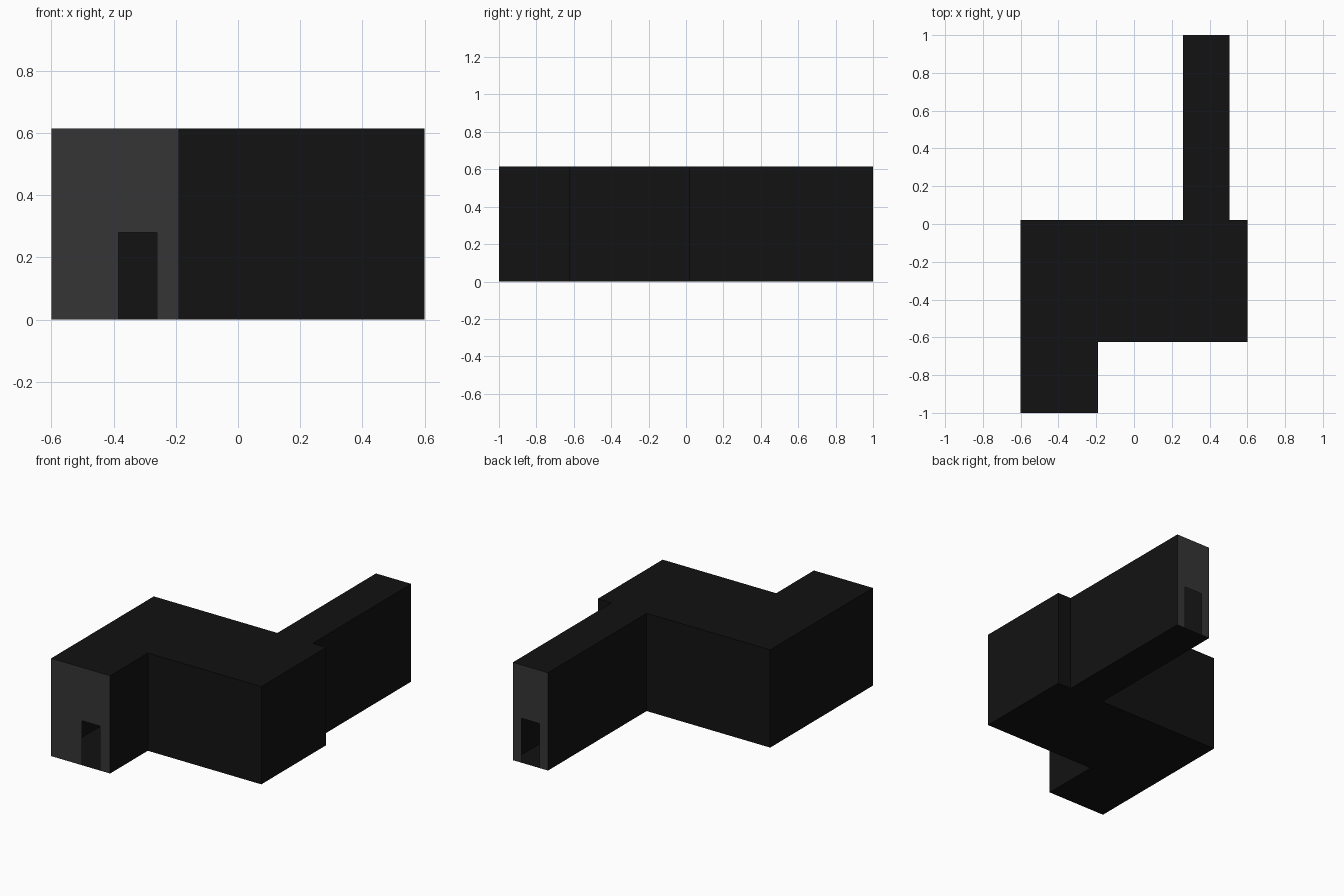
import bpy

if "Cube" in bpy.data.objects:
    bpy.data.objects.remove(bpy.data.objects["Cube"])

H = 0.615          # wall height
DOOR_H = 0.28      # doorway height

# Outline of vestibule, main room and corridor, counter-clockwise from above
OUTLINE = [(-0.6, -1), (-0.19, -1), (-0.19, -0.625), (0.6, -0.625), (0.6, 0.02),
           (0.505, 0.02), (0.505, 1), (0.26, 1), (0.26, 0.02), (-0.6, 0.02)]
# Wall index -> doorway start and end x, in walking order along the outline
DOORS = {0: (-0.385, -0.26), 6: (0.445, 0.32)}


def material(name, value):
    mat = bpy.data.materials.new(name)
    mat.diffuse_color = (value, value, value, 1)
    mat.use_nodes = True
    mat.node_tree.nodes["Principled BSDF"].inputs["Base Color"].default_value = mat.diffuse_color
    return mat


DARK = material("dark_plaster", 0.006)
LIT = material("lit_plaster", 0.035)


def sheet(name, faces, mat):
    """Make one object from a list of polygons given as point lists."""
    verts, polys = [], []
    for face in faces:
        polys.append(list(range(len(verts), len(verts) + len(face))))
        verts += face
    mesh = bpy.data.meshes.new(name)
    mesh.from_pydata(verts, [], polys)
    mesh.materials.append(mat)
    obj = bpy.data.objects.new(name, mesh)
    bpy.context.collection.objects.link(obj)
    return obj


def quad(x0, y0, x1, y1, z0, z1):
    return [(x0, y0, z0), (x1, y1, z0), (x1, y1, z1), (x0, y0, z1)]


# Floor and roof
sheet("floor", [[(x, y, 0) for x, y in reversed(OUTLINE)]], DARK)
sheet("roof", [[(x, y, H) for x, y in OUTLINE]], DARK)

# Thin walls, with the two end walls pierced by doorways
side_walls = []
for i, (x0, y0) in enumerate(OUTLINE):
    x1, y1 = OUTLINE[(i + 1) % len(OUTLINE)]
    if i in DOORS:
        a, b = DOORS[i]
        name = "front_door_wall" if i == 0 else "back_door_wall"
        sheet(name, [quad(x0, y0, a, y0, 0, H),
                     quad(b, y0, x1, y0, 0, H),
                     quad(a, y0, b, y0, DOOR_H, H)], LIT)
    else:
        side_walls.append(quad(x0, y0, x1, y1, 0, H))
sheet("side_walls", side_walls, DARK)
